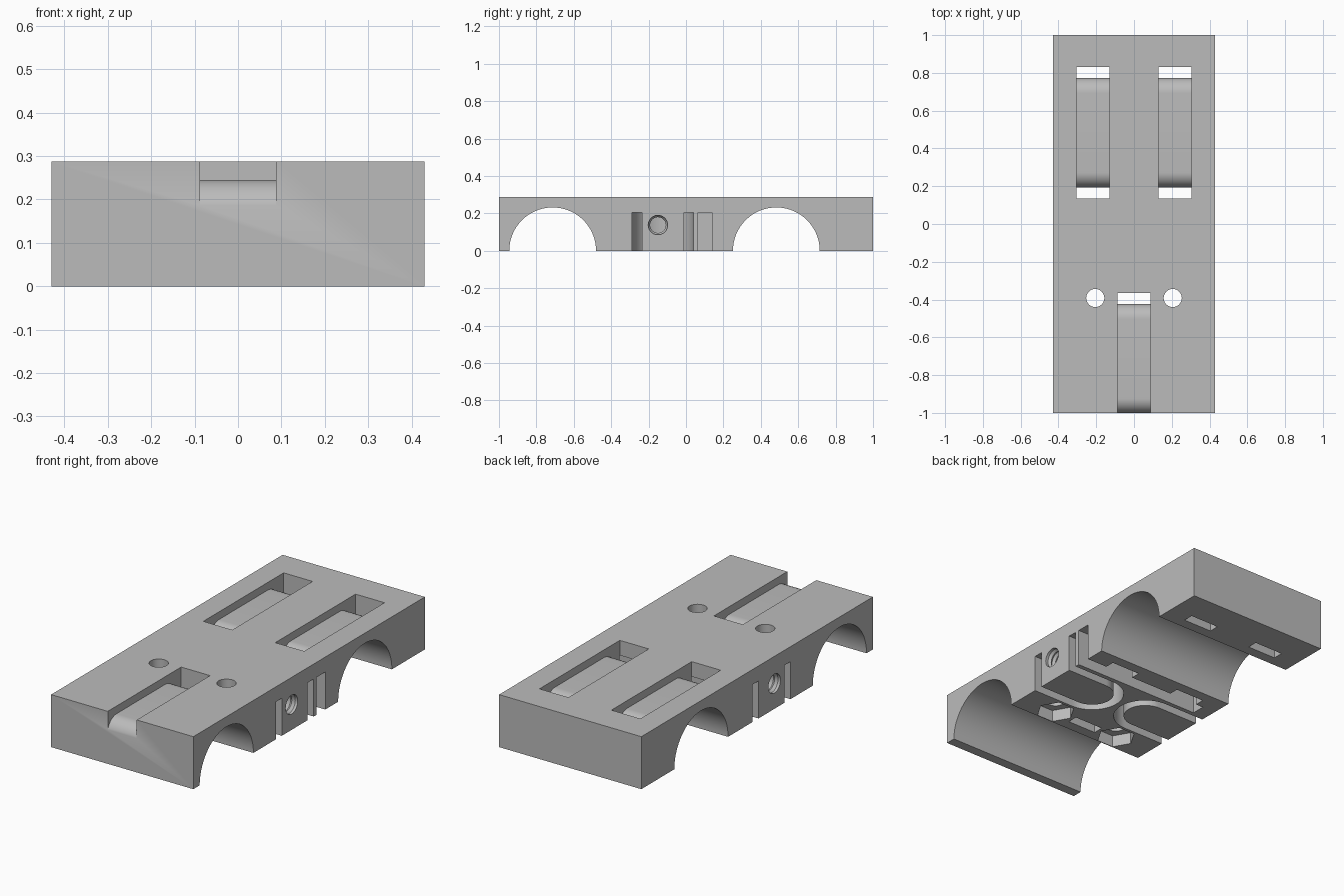
import bpy, bmesh, math

if "Cube" in bpy.data.objects:
    bpy.data.objects.remove(bpy.data.objects["Cube"])

HX, HZ = 0.43, 0.287       # half width and height of the block
ARCH_R = 0.232             # pipe groove radius
FRONT_Y, REAR_Y = -0.713, 0.483

grey = bpy.data.materials.new("plain_grey")
grey.diffuse_color = (0.5, 0.5, 0.5, 1)
grey.use_nodes = True
grey.node_tree.nodes["Principled BSDF"].inputs["Base Color"].default_value = grey.diffuse_color


def finish(name, bm):
    bmesh.ops.recalc_face_normals(bm, faces=bm.faces)
    mesh = bpy.data.meshes.new(name)
    bm.to_mesh(mesh)
    bm.free()
    obj = bpy.data.objects.new(name, mesh)
    bpy.context.collection.objects.link(obj)
    mesh.materials.append(grey)
    return obj


def prism(name, points, lo, hi, axis):
    """Extrude a (y, z) profile along x, or an (x, y) profile along z."""
    bm = bmesh.new()
    place = (lambda p: (lo, *p)) if axis == 'X' else (lambda p: (*p, lo))
    face = bm.faces.new([bm.verts.new(place(p)) for p in points])
    ext = bmesh.ops.extrude_face_region(bm, geom=[face])["geom"]
    step = (hi - lo, 0, 0) if axis == 'X' else (0, 0, hi - lo)
    bmesh.ops.translate(bm, vec=step,
                        verts=[v for v in ext if isinstance(v, bmesh.types.BMVert)])
    return finish(name, bm)


def arc(cx, cy, r, a0, a1, n):
    return [(cx + r * math.cos(math.radians(a0 + (a1 - a0) * i / n)),
             cy + r * math.sin(math.radians(a0 + (a1 - a0) * i / n)))
            for i in range(n + 1)]


def box_points(a0, a1, b0, b1):
    return [(a0, b0), (a1, b0), (a1, b1), (a0, b1)]


def threaded_cutter(side):
    """Lathed saw-tooth bore running in from one side face."""
    cy, cz, n = -0.15, 0.138, 32
    profile = [(0.47, 0.052), (0.415, 0.052)]
    x = 0.415
    while x > 0.07:
        profile += [(x - 0.014, 0.042), (x - 0.028, 0.052)]
        x -= 0.028
    bm = bmesh.new()
    rings = [[bm.verts.new((side * px, cy + r * math.cos(math.tau * i / n),
                            cz + r * math.sin(math.tau * i / n))) for i in range(n)]
             for px, r in profile]
    for a, b in zip(rings, rings[1:]):
        for i in range(n):
            j = (i + 1) % n
            bm.faces.new((a[i], a[j], b[j], b[i]))
    bm.faces.new(rings[0])
    bm.faces.new(rings[-1])
    return finish("threaded_bore", bm)


cutters = []

# Half-round pipe grooves across the underside
for cy in (FRONT_Y, REAR_Y):
    pts = arc(cy, 0, ARCH_R, 0, 180, 48) + [(cy - ARCH_R, -0.1), (cy + ARCH_R, -0.1)]
    cutters.append(prism("pipe_groove", pts, -0.6, 0.6, 'X'))

# Strap slots that leave a rounded saddle over each groove
for cx, cy in ((0, FRONT_Y), (-0.2175, REAR_Y), (0.2175, REAR_Y)):
    pts = [(cy - 0.29, -0.1), (cy - 0.347, -0.1), (cy - 0.347, 0.4),
           (cy + 0.347, 0.4), (cy + 0.347, -0.1), (cy + 0.29, -0.1)]
    pts += arc(cy + 0.21, 0.165, 0.08, 0, 90, 12)
    pts += arc(cy - 0.21, 0.165, 0.08, 90, 180, 12)
    cutters.append(prism("strap_slot", pts, cx - 0.0875, cx + 0.0875, 'X'))

for side in (-1, 1):
    # Bolt holes with hexagonal nut pockets below
    cutters.append(prism("bolt_hole", arc(side * 0.205, -0.392, 0.048, 0, 348.75, 31),
                         -0.1, 0.4, 'Z'))
    cutters.append(prism("nut_pocket", arc(side * 0.205, -0.39, 0.1, 0, 300, 5),
                         -0.1, 0.065, 'Z'))
    # U-shaped channels open to the side faces
    pts = [(0.5, 0.04)] + arc(0.18, -0.124, 0.164, 90, 270, 32) + [(0.5, -0.288)]
    pts += [(0.5, -0.236)] + arc(0.18, -0.124, 0.112, 270, 90, 32) + [(0.5, -0.012)]
    cutters.append(prism("curved_channel", [(side * x, y) for x, y in pts],
                         -0.1, 0.205, 'Z'))
    cutters.append(threaded_cutter(side))

# Straight channel that enters from the right face only
cutters.append(prism("straight_channel", box_points(-0.35, 0.5, 0.065, 0.14),
                     -0.1, 0.205, 'Z'))

# Main block with everything cut out of it
block = prism("clamp_block", box_points(-HX, HX, -1, 1), 0, HZ, 'Z')
bpy.context.view_layer.objects.active = block
block.select_set(True)
for cutter in cutters:
    mod = block.modifiers.new("cut", 'BOOLEAN')
    mod.operation, mod.solver, mod.object = 'DIFFERENCE', 'EXACT', cutter
    bpy.ops.object.modifier_apply(modifier=mod.name)
    bpy.data.objects.remove(cutter)
bpy.ops.object.shade_smooth_by_angle(angle=math.radians(30))
